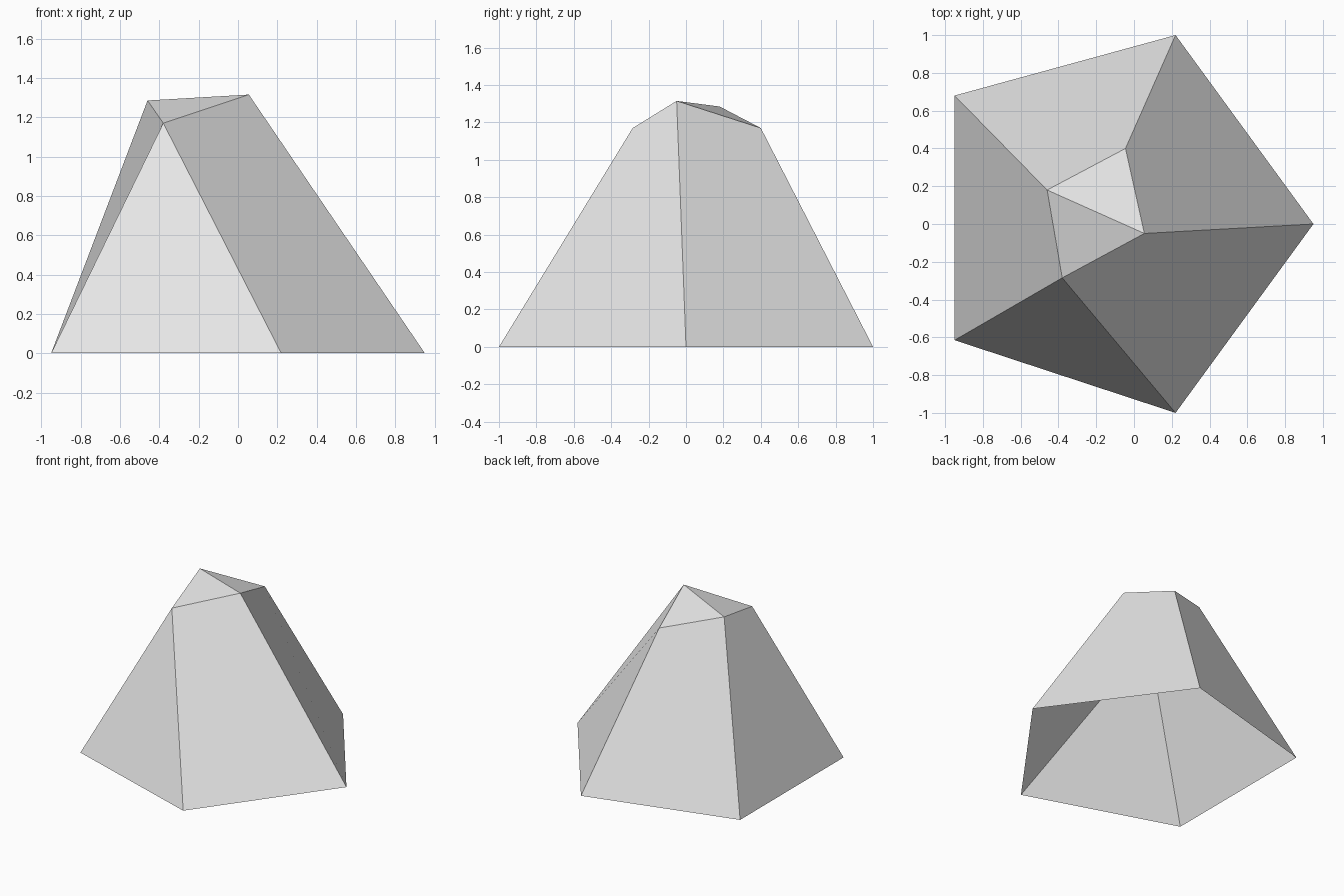
import bpy
import bmesh

# Remove the default cube only
cube = bpy.data.objects.get("Cube")
if cube:
    bpy.data.objects.remove(cube, do_unlink=True)

# Plain grey stone
stone = bpy.data.materials.new("light_grey")
stone.use_nodes = True
grey = (0.8, 0.8, 0.8, 1.0)
stone.diffuse_color = grey
stone.node_tree.nodes["Principled BSDF"].inputs["Base Color"].default_value = grey

# Five-sided foot, and the corner of the peak above each foot corner
foot = [(0.95, 0), (0.22, 1), (-0.95, 0.68), (-0.95, -0.615), (0.22, -1)]
peak = [(0.055, -0.05, 1.315), (-0.045, 0.4, 1.17),
        (-0.46, 0.18, 1.285), (-0.38, -0.285, 1.17)]

bm = bmesh.new()
low = [bm.verts.new((x, y, 0)) for x, y in foot]
top = [bm.verts.new(p) for p in peak]
top.append(top[-1])  # the last two foot corners share one peak corner

# Sloping sides, open underneath
for i in range(len(low)):
    j = (i + 1) % len(low)
    corners = [low[i], low[j], top[j], top[i]]
    bm.faces.new(list(dict.fromkeys(corners)))

# Two facets close the peak
bm.faces.new(top[:3])
bm.faces.new((top[0], top[2], top[3]))

mesh = bpy.data.meshes.new("rock")
bm.to_mesh(mesh)
bm.free()
mesh.materials.append(stone)
rock = bpy.data.objects.new("rock", mesh)
bpy.context.collection.objects.link(rock)
